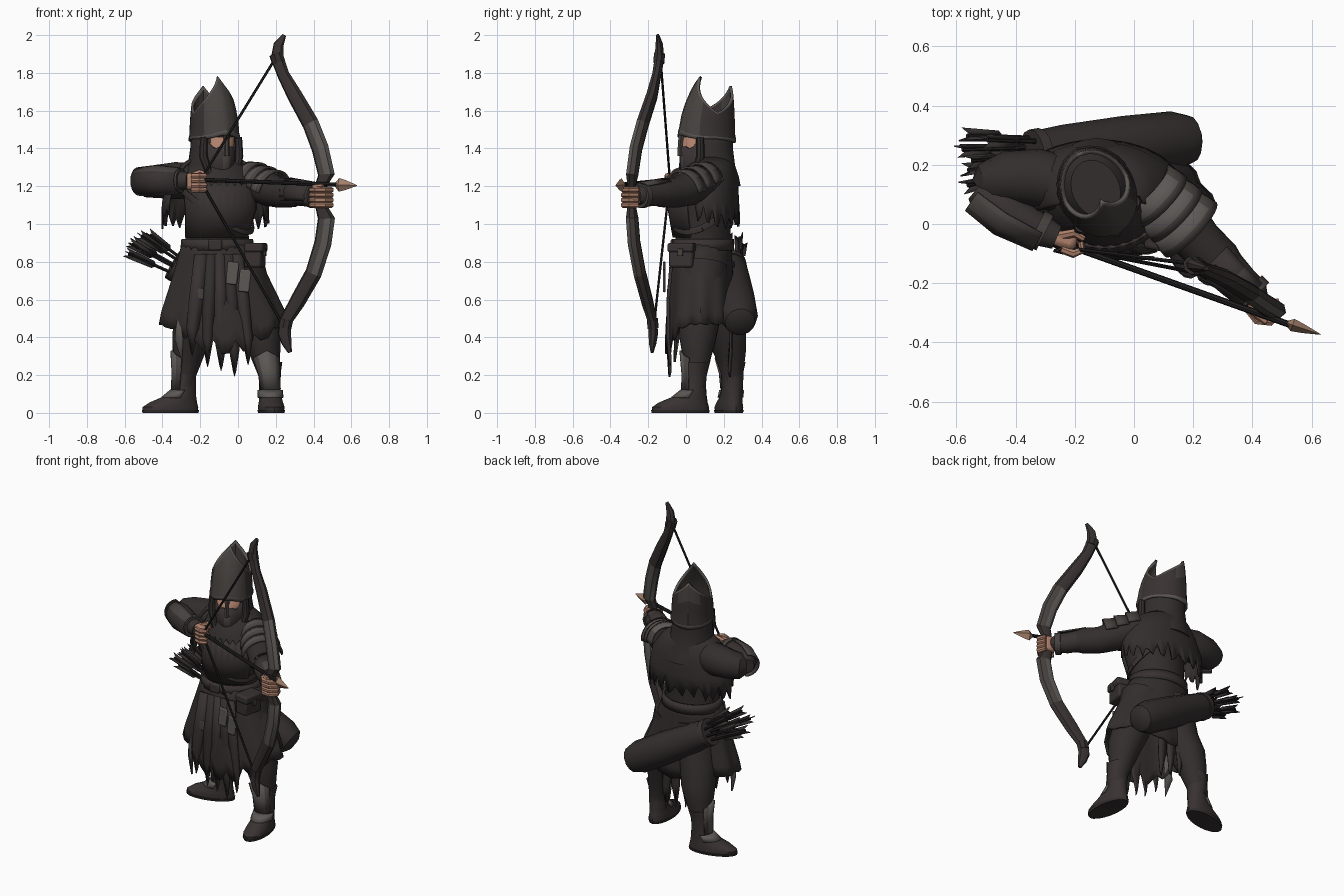
import bpy, bmesh, math, random
from mathutils import Vector as V, Matrix
random.seed(4)
cos, sin, rad, pi = math.cos, math.sin, math.radians, math.pi

def mat(name, r, g, b):
    m = bpy.data.materials.new(name)
    m.diffuse_color = (r, g, b, 1)
    return m

DARK = mat("dark cloth", .033, .027, .027)
LEATHER = mat("dark leather", .040, .032, .031)
WORN = mat("worn leather", .062, .054, .050)
GREY = mat("dull metal", .105, .096, .090)
SKIN = mat("skin", .42, .215, .145)
COPPER = mat("arrow head copper", .36, .21, .145)
BLACK = mat("black cord", .016, .014, .014)

def skin(name, rings, mats, closed=True, caps=True, rule=None, thick=0):
    """Bridge rings of points; rule(center, row, column) picks the material."""
    bm = bmesh.new()
    vs = [[bm.verts.new(p) for p in r] for r in rings]
    n = len(rings[0])
    for i in range(len(vs) - 1):
        for j in range(n if closed else n - 1):
            k = (j + 1) % n
            f = bm.faces.new((vs[i][j], vs[i][k], vs[i + 1][k], vs[i + 1][j]))
            if rule:
                f.material_index = rule(f.calc_center_median(), i, j)
    if caps and closed:
        bm.faces.new(vs[0])
        bm.faces.new(vs[-1])
    bmesh.ops.recalc_face_normals(bm, faces=bm.faces)
    me = bpy.data.meshes.new(name)
    bm.to_mesh(me)
    bm.free()
    for m in (mats if isinstance(mats, list) else [mats]):
        me.materials.append(m)
    ob = bpy.data.objects.new(name, me)
    bpy.context.collection.objects.link(ob)
    if thick:
        s = ob.modifiers.new("thickness", 'SOLIDIFY')
        s.thickness, s.offset = thick, 0
    return ob

def loft(name, rows, mats, a0=0, a1=360, n=24, jag=None, thick=0, rule=None, T=None):
    """Stack of horizontal ellipses (cx, cy, z, rx, ry), or arcs of them."""
    full = a1 - a0 == 360
    rings = []
    for i, (cx, cy, z, rx, ry) in enumerate(rows):
        ring = []
        for j in range(n):
            a = rad(a0 + (a1 - a0) * j / (n if full else n - 1))
            dz = jag(j) if jag and i == len(rows) - 1 else 0
            p = V((cx + rx * cos(a), cy + ry * sin(a), z + dz))
            ring.append(T @ p if T else p)
        rings.append(ring)
    return skin(name, rings, mats, full, full and not thick, rule, thick)

def tube(name, pts, mats, n=12, ref=(0, 0, 1), flat=1, rule=None, a0=0, a1=360, thick=0, T=None):
    """Sweep along points (x, y, z, radius), or part-round plates of it."""
    P = [T @ V(p[:3]) if T else V(p[:3]) for p in pts]
    full = a1 - a0 == 360
    rings = []
    for i, p in enumerate(P):
        t = (P[min(i + 1, len(P) - 1)] - P[max(i - 1, 0)]).normalized()
        a = t.cross(V(ref)).normalized()
        b = a.cross(t)
        ang = [rad(a0 + (a1 - a0) * j / (n if full else n - 1)) for j in range(n)]
        rings.append([p + pts[i][3] * (a * cos(q) * flat + b * sin(q)) for q in ang])
    return skin(name, rings, mats, full, full, rule, thick)

def box(name, loc, size, m, rot=0, tilt=0, bevel=.012):
    M = Matrix.Translation(loc) @ Matrix.Rotation(rad(rot), 4, 'Z') @ Matrix.Rotation(rad(tilt), 4, 'Y')
    rings = [[M @ V((x * size[0] / 2, y * size[1] / 2, z * size[2] / 2))
              for x, y in ((-1, -1), (1, -1), (1, 1), (-1, 1))] for z in (-1, 1)]
    b = skin(name, rings, m).modifiers.new("bevel", 'BEVEL')
    b.width, b.segments = bevel, 2

# Torso, belt and straps
loft("torso", [(-.11, .09, .84, .18, .15), (-.11, .09, .95, .165, .145), (-.09, .08, 1.08, .19, .165),
     (-.10, .09, 1.22, .2, .165), (-.11, .11, 1.30, .16, .13), (-.12, .12, 1.37, .08, .08)], DARK)
loft("belt", [(-.11, .09, .86, .188, .158), (-.11, .09, .92, .182, .155)], LEATHER, thick=.016)
loft("chest_leather", [(-.11, .09, .93, .175, .155), (-.09, .08, 1.08, .197, .172), (-.10, .09, 1.2, .203, .168)],
     LEATHER, 200, 335, jag=lambda j: .03 * (j % 2), thick=.012)
box("belt_buckle", (-.12, -.072, .89), (.07, .02, .06), LEATHER)
strap = []
for q in range(0, 361, 15):
    z = 1.1 + .14 * cos(rad(q - 150))
    strap.append((-.1 + (.175 + .17 * (z - .95)) * cos(rad(q)), .085 + (.155 + .12 * (z - .95)) * sin(rad(q)), z, .02))
tube("quiver_strap", strap, LEATHER, 6, flat=.35)

# Skirt with a torn hem
N = 54
hem = []
for j in range(N):
    s = sin(2 * pi * j / N)
    hem.append(.47 - .16 * max(0, -s) ** 3 - .05 * max(0, s) ** 8 + (.07 if j % 3 == 0 else random.uniform(-.03, .02))
               * (.1 + .9 * max(0, -s) ** 3))
rings = []
for i in range(8):
    ring = []
    for j in range(N):
        a, z = 2 * pi * j / N, .9 + (hem[j] - .9) * i / 7
        d, fold = .9 - z, 1 + .006 * i * cos(a * 9)
        ring.append(V((-.11 + .07 * d + min(.18 + .38 * d, .335) * fold * cos(a), .085 - .02 * d
                       + min(.15 + .06 * d, .175) * fold * sin(a), z)))
    rings.append(ring)
skin("skirt", rings, DARK, thick=.012, caps=False)
# Tabard strips, front and back
for k, (x, w, z) in enumerate(((-.24, .07, .33), (-.16, .06, .27), (-.09, .065, .25), (-.02, .06, .22), (.05, .06, .28))):
    for y, q in ((-.09, -1), (.235, 1)):
        if q == 1 and k in (0, 4):
            continue
        ring = [[V((-.11 + (x + .11) * f - w / 2 * g, yy, zz)), V((-.11 + (x + .11) * f, yy + q * .008, zz - .03 * (g < .7))),
                 V((-.11 + (x + .11) * f + w / 2 * g, yy, zz))]
                for f, g, yy, zz in ((.65, 1, y - q * .02, .84), (.85, 1.1, y, .6), (1, .9, y, z + .12), (1.02, .2, y - q * .01, z))]
        skin("tabard_strip", ring, DARK if k % 2 else LEATHER, closed=False, thick=.01)
for x, z in ((-.03, .74), (.035, .70)):
    box("hanging_tag", (x, -.115, z), (.06, .014, .12), GREY, tilt=6)
box("small_charm", (-.2, -.094, .63), (.035, .012, .06), WORN)
loft("skirt_trim", [(-.09, .08, .58, .285, .17), (-.085, .08, .45, .325, .178), (-.08, .08, .33, .34, .18)],
     GREY, 222, 231, n=5, jag=lambda j: .06 - .03 * j, thick=.012)

# Belt pouches
box("pouch", (.09, -.02, .83), (.09, .13, .12), LEATHER, rot=-12)
box("pouch_flap", (.095, -.022, .875), (.1, .14, .05), LEATHER, rot=-12)
box("pouch_clasp", (.142, -.03, .85), (.012, .03, .04), WORN, rot=-12, bevel=.003)

# Torn capelet over the back and right shoulder
loft("capelet", [(-.12, .12, 1.36, .1, .09), (-.12, .12, 1.31, .18, .13), (-.12, .115, 1.22, .25, .155),
     (-.12, .115, 1.12, .275, .16), (-.12, .115, 1.02, .28, .165)], DARK, -24, 208, n=44,
     jag=lambda j: .06 * (j % 3 == 0) + random.uniform(-.05, .03), thick=.012)

# Head, hood and mask, turned toward the arrow
H = Matrix.Translation((-.125, .11, 0)) @ Matrix.Rotation(rad(25), 4, 'Z')
loft("hood", [(0, .02, 1.2, .17, .16), (0, .02, 1.25, .16, .15), (0, .015, 1.31, .135, .137), (0, .01, 1.40, .122, .132),
     (0, .01, 1.48, .118, .135), (0, .01, 1.53, .08, .1)], DARK, T=H)
loft("face", [(0, 0, 1.3, .085, .125), (0, 0, 1.38, .092, .138), (0, 0, 1.46, .092, .138)], SKIN, 222, 318, n=12, thick=.008, T=H)
loft("mask", [(0, 0, 1.24, .07, .125), (0, 0, 1.3, .088, .142), (0, 0, 1.41, .096, .15)], [LEATHER, WORN], 206, 334,
     n=13, jag=lambda j: .025 * (j in (0, 1, 11, 12)) - .01 * (j in (3, 9)), thick=.012, T=H,
     rule=lambda c, i, j: int(j in (5, 6)))
tube("nose_guard", [(0, -.148, 1.47, .016), (0, -.156, 1.42, .014), (0, -.155, 1.36, .016)], WORN, 6, (0, 1, 0), T=H)
tube("hood_rim", [(-.1, -.085, 1.46, .02), (-.105, -.085, 1.36, .022), (-.08, -.105, 1.27, .02), (0, -.14, 1.225, .02),
     (.08, -.105, 1.27, .02), (.105, -.085, 1.36, .022), (.1, -.085, 1.46, .02)], DARK, 8, (0, 1, 0), T=H)

# Open two-peaked helmet
N = 40
rings = []
for f in (0, .08, .16, .4, .62, .84, .94, 1):
    ring = []
    for j in range(N):
        a = 2 * pi * j / N
        s = sin(a)
        w = (1 - math.acos(min(1, abs(s))) / (pi / 2)) ** 1.15
        top = 1.59 + w * (.19 if s < 0 else .14)
        z0 = 1.45 + .02 * max(0, -s) ** 6 - .02 * max(0, s)
        z = z0 + (top - z0) * f
        u = ((z - 1.45) / .33) ** 2
        g = (1.03 if f < .1 else 1) * (1 - .45 * u)
        ridge = 1 + .03 * (abs(s) > .999)
        ring.append(H @ V((.12 * g * cos(a), .148 * g * s * ridge + .05 * u, z)))
    rings.append(ring)
skin("helmet", rings, [WORN, GREY, LEATHER], caps=False, thick=.014,
     rule=lambda c, i, j: 1 if i < 1 or i > 5 else (0 if 23 < j < 36 or (i > 3 and 5 < j < 14) else 2))

# Layered pauldron on the left shoulder
for k in range(3):
    c = V((.045, .125, 1.23)).lerp(V((.14, .03, 1.18)), k / 2)
    r = .098 + .005 * k
    d = V((.035, -.033, -.012))
    e = c + d * 1.5
    tube("pauldron_plate", [(*c, r), (*(c + d), r + .01), (*e, r + .013)],
         [GREY, WORN], 14, a0=0, a1=180, thick=.012, rule=lambda f, i, j: int(i == 1 or j > 9))

# Left arm
tube("left_sleeve", [(.05, .12, 1.235, .095), (.16, .01, 1.185, .09), (.22, -.06, 1.165, .08), (.29, -.13, 1.165, .078),
     (.33, -.165, 1.16, .06)], DARK, 14)
tube("left_forearm", [(.29, -.12, 1.165, .065), (.36, -.2, 1.155, .062), (.41, -.24, 1.15, .054), (.43, -.26, 1.15, .03)], LEATHER, 12)
tube("left_bracer", [(.275, -.11, 1.165, .076), (.34, -.175, 1.16, .07), (.40, -.23, 1.155, .064)], [LEATHER, WORN], 10, a0=-30, a1=130,
     thick=.01, rule=lambda c, i, j: int(i == 1 and j > 4))
tube("left_cuff", [(.385, -.22, 1.15, .066), (.41, -.245, 1.15, .066)], WORN, 12)

# Right arm, drawn back
tube("right_sleeve", [(-.22, .13, 1.23, .095), (-.33, .155, 1.23, .1), (-.43, .155, 1.225, .09), (-.49, .13, 1.22, .08),
     (-.515, .11, 1.22, .05)], DARK, 14)
tube("right_forearm", [(-.53, .12, 1.225, .045), (-.5, .095, 1.225, .07), (-.42, .035, 1.23, .07), (-.33, -.015, 1.23, .058),
     (-.26, -.045, 1.23, .042)], LEATHER, 12)
tube("right_bracer", [(-.525, .105, 1.225, .07), (-.43, .035, 1.23, .077), (-.31, -.03, 1.23, .064)], [LEATHER, WORN], 12, a0=-100, a1=90,
     thick=.012, rule=lambda c, i, j: int(j > 7 or j < 2))
tube("right_cuff", [(-.33, -.015, 1.23, .067), (-.3, -.03, 1.23, .066)], WORN, 12)

# Hands
box("left_palm", (.435, -.275, 1.15), (.075, .06, .1), SKIN, rot=-18, bevel=.02)
box("right_palm", (-.235, -.055, 1.225), (.085, .055, .09), SKIN, rot=-20, bevel=.02)
for k in range(4):
    z = 1.1 + .027 * k
    tube("left_finger", [(.475, -.255, z, .014), (.492, -.3, z, .016), (.46, -.33, z, .016), (.415, -.325, z, .016),
         (.385, -.29, z, .013)], SKIN, 7)
    z = 1.18 + .025 * k
    tube("right_finger", [(-.245, -.085, z, .014), (-.205, -.1, z, .015), (-.175, -.088, z, .014), (-.18, -.06, z, .011)], SKIN, 7)
tube("left_thumb", [(.4, -.26, 1.17, .018), (.405, -.3, 1.195, .016), (.45, -.33, 1.2, .013)], SKIN, 7)
tube("right_thumb", [(-.25, -.04, 1.255, .017), (-.2, -.03, 1.275, .015), (-.17, -.05, 1.265, .011)], SKIN, 7)

# Recurve bow, string and nocked arrow
tube("bow", [(.245, -.15, 2.0, .008), (.215, -.142, 1.95, .02), (.207, -.14, 1.88, .026), (.24, -.155, 1.79, .024),
     (.3, -.18, 1.68, .03), (.385, -.23, 1.53, .033), (.435, -.265, 1.4, .034), (.468, -.285, 1.26, .033),
     (.442, -.287, 1.21, .024), (.442, -.287, 1.09, .024), (.468, -.285, 1.03, .034), (.45, -.275, .9, .034),
     (.4, -.245, .74, .033), (.315, -.205, .59, .031), (.255, -.178, .49, .025), (.245, -.173, .42, .026),
     (.258, -.177, .37, .02), (.275, -.18, .32, .008)], [LEATHER, WORN, GREY], 8, (.31, .95, 0), 1.4,
     rule=lambda c, i, j: (2 if j in (2, 3, 6, 7) else 1) if i in (5, 6, 10, 11) else 0)
for a, b in (((.2, -.14, 1.9), (.215, -.144, 1.855)), ((.257, -.178, .495), (.247, -.174, .45))):
    tube("bow_binding", [(*a, .031), (*b, .031)], DARK, 8, (.31, .95, 0), 1.2)
grip = (-.2, -.085, 1.23)
tube("bow_string", [(.2, -.135, 1.88, .007), (*grip, .007)], BLACK, 6, (0, 1, 0))
tube("bow_string_lower", [(.24, -.17, .46, .007), (*grip, .007)], BLACK, 6, (0, 1, 0))
tube("arrow_shaft", [(-.23, -.07, 1.235, .011), (.54, -.345, 1.208, .011)], BLACK, 8)
tube("arrow_head", [(.515, -.334, 1.208, .012), (.535, -.341, 1.207, .036), (.57, -.353, 1.206, .026), (.63, -.373, 1.204, .002)],
     COPPER, 4, flat=.6)

# Quiver with spare arrows
B, M = V((.175, .285, .49)), V((-.34, .235, .785))
def along(t, r):
    return (*B.lerp(M, t), r)
tube("quiver", [along(-.06, .05), along(-.03, .08), along(.08, .1), along(.4, .1), along(.8, .09), along(1, .078)], DARK, 14)
tube("quiver_band", [along(.95, .087), along(1.01, .085)], LEATHER, 14)
ax = (M - B).normalized()
for k in range(8):
    a, r = k * 2 * pi / 7, 0 if k == 7 else 1
    off = V((.45 * cos(a), sin(a), .75 * cos(a))) * r
    s = M + off * .05 - ax * .05
    e = M + off * .085 + ax * random.uniform(.19, .25)
    tube("spare_arrow", [(*s, .009), (*e, .009)], BLACK, 6)
    t = (e - s).normalized()
    for q in range(3):
        w = Matrix.Rotation(q * 2 * pi / 3 + k, 3, t) @ t.orthogonal().normalized()
        skin("fletching", [[e - t * .14, e - t * .12 + w * .022], [e - t * .02, e + t * .02 + w * .028]], DARK,
             closed=False, thick=.005)

# Legs, boots and shin guards
LEGS = {"left": ([(.01, .09, .78, .13), (.09, .075, .52, .112), (.13, .062, .4, .1), (.145, .058, .31, .08),
                  (.165, .055, .2, .056), (.168, .05, .14, .056)], (.168, .045), -84),
        "right": ([(-.17, .13, .78, .13), (-.215, .175, .52, .115), (-.245, .22, .4, .105), (-.265, .235, .31, .084),
                   (-.28, .245, .2, .058), (-.285, .245, .14, .058)], (-.285, .245), -166)}
for side, (pts, (ax_, ay), yaw) in LEGS.items():
    tube(side + "_trouser", pts, DARK, 14, (0, 1, 0))
    F = Matrix.Translation((ax_, ay, 0)) @ Matrix.Rotation(rad(yaw), 4, 'Z')
    loft(side + "_boot", [(.075, 0, 0, .15, .064), (.075, 0, .03, .152, .07), (.06, 0, .055, .13, .064), (.02, 0, .09, .085, .058),
         (0, 0, .13, .062, .056), (0, 0, .22, .062, .06), (-.01, 0, .27, .068, .068)], LEATHER, n=20, T=F)
    loft(side + "_sole", [(.075, 0, 0, .153, .068), (.075, 0, .015, .156, .073)], DARK, n=20, T=F)
    loft(side + "_ankle_plate", [(.02, 0, .08, .1, .066), (.0, 0, .12, .07, .064)], GREY, -80, 80, n=12, thick=.01, T=F)
    s = F.inverted() @ V(pts[3][:3])
    loft(side + "_shin_guard", [(0, 0, .125, .066, .062), (s.x * .4, s.y * .4, .21, .07, .067), (s.x, s.y, .29, .088, .084)],
         [GREY, WORN], -55, 55, n=11, jag=lambda j: .04 - .008 * abs(j - 5), thick=.01, T=F,
         rule=lambda c, i, j: int(j in (0, 1, 8, 9)))

# Smooth shading with sharp edges kept
for ob in bpy.context.scene.objects:
    ob.select_set(True)
    bpy.context.view_layer.objects.active = ob
bpy.ops.object.shade_smooth_by_angle(angle=rad(35))
